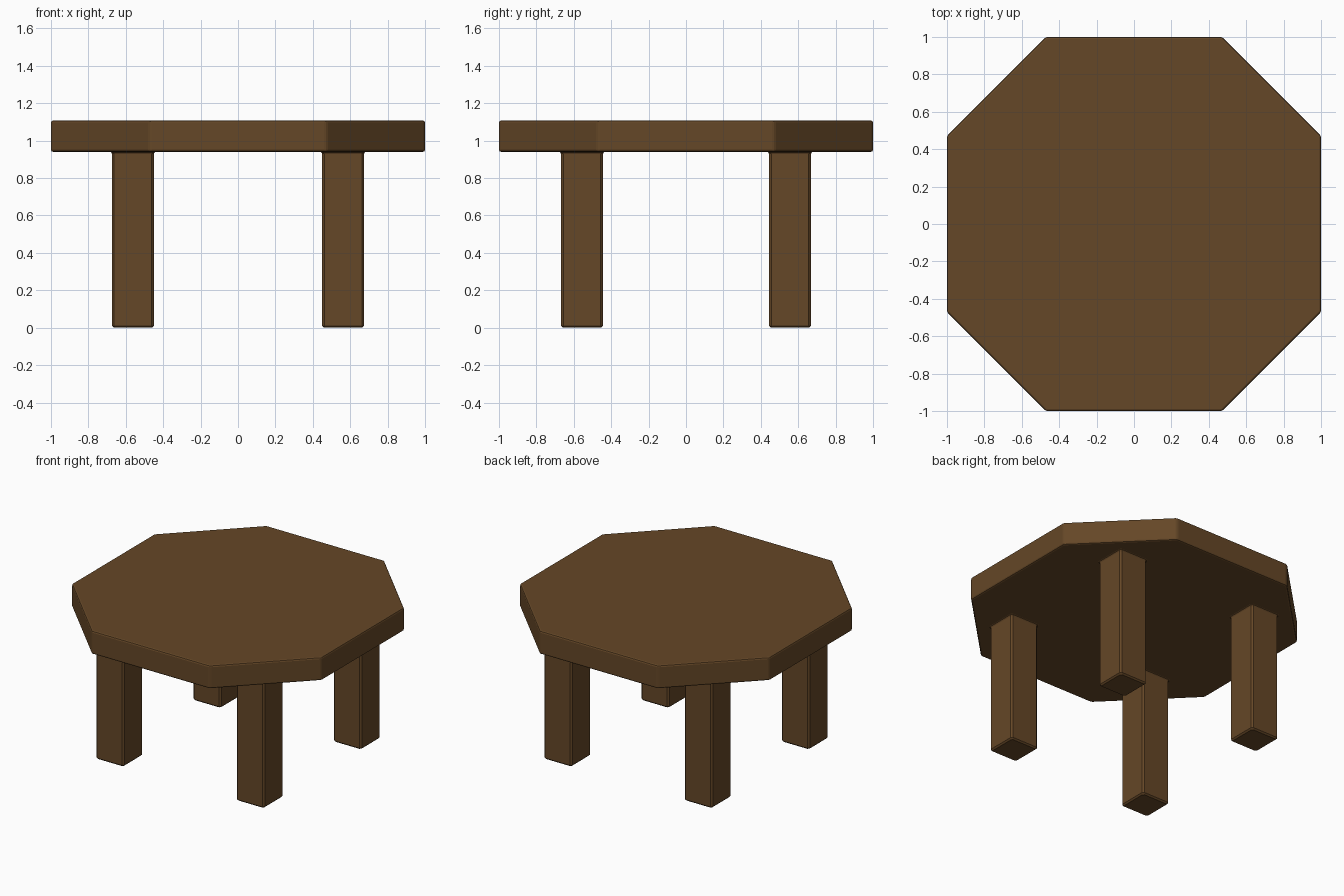
import bpy, bmesh

if "Cube" in bpy.data.objects:
    bpy.data.objects.remove(bpy.data.objects["Cube"])

wood = bpy.data.materials.new("brown_wood")
wood.diffuse_color = (0.13, 0.063, 0.02, 1)
wood.use_nodes = True
wood.node_tree.nodes["Principled BSDF"].inputs["Base Color"].default_value = wood.diffuse_color


def ring(bm, half, cut, z, cx=0, cy=0):
    """Square of the given half width with its corners cut off."""
    a, b = half, half - cut
    pts = [(a, -b), (a, b), (b, a), (-b, a), (-a, b), (-a, -b), (-b, -a), (b, -a)]
    return [bm.verts.new((cx + x, cy + y, z)) for x, y in pts]


def loft(name, levels, cx=0, cy=0, bevel=0):
    """Stack of cut-corner squares: levels are (half width, cut, z)."""
    bm = bmesh.new()
    rings = [ring(bm, h, c, z, cx, cy) for h, c, z in levels]
    for lo, hi in zip(rings, rings[1:]):
        for i in range(8):
            j = (i + 1) % 8
            bm.faces.new((lo[i], lo[j], hi[j], hi[i]))
    bm.faces.new(rings[0][::-1])
    bm.faces.new(rings[-1])
    mesh = bpy.data.meshes.new(name)
    bm.to_mesh(mesh)
    bm.free()
    mesh.materials.append(wood)
    ob = bpy.data.objects.new(name, mesh)
    bpy.context.collection.objects.link(ob)
    if bevel:
        mod = ob.modifiers.new("soft_edges", 'BEVEL')
        mod.width = bevel
        mod.segments = 2
    return ob


# Eight-sided slab top
loft("table_top", [(1.0, 0.528, 0.94), (1.0, 0.528, 1.108)], bevel=0.012)

# Four square legs, chamfered, flaring slightly where they meet the top
leg = [(0.102, 0.01, 0.0), (0.112, 0.012, 0.01), (0.112, 0.012, 0.928),
       (0.116, 0.012, 0.937), (0.125, 0.012, 0.942)]
for side, sx in (("left", -1), ("right", 1)):
    for end, sy in (("front", -1), ("back", 1)):
        loft(f"{end}_{side}_leg", leg, 0.562 * sx, 0.556 * sy)
